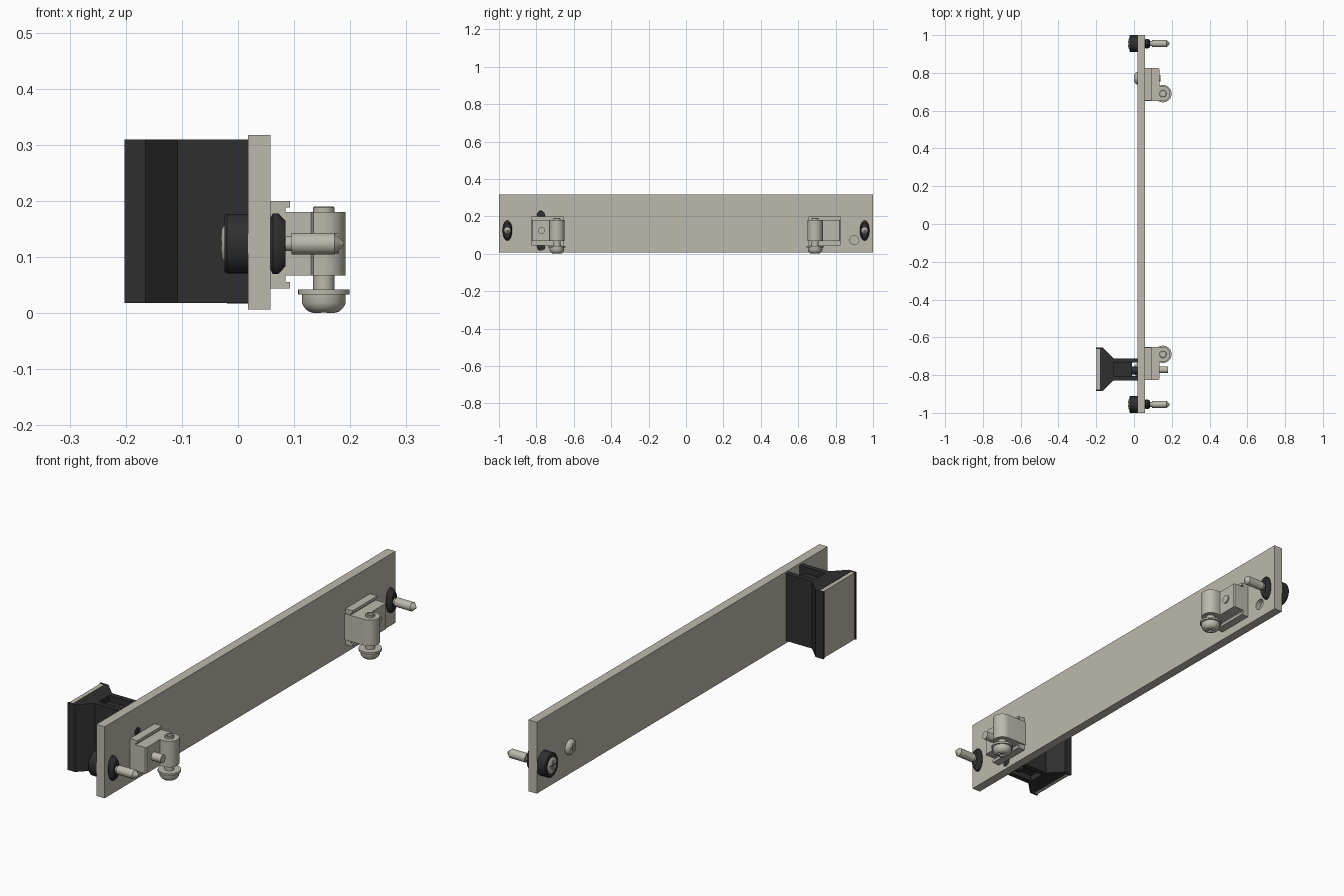
import bpy, bmesh, math
from mathutils import Vector, Matrix

if "Cube" in bpy.data.objects:
    bpy.data.objects.remove(bpy.data.objects["Cube"])


def material(name, rgb):
    m = bpy.data.materials.new(name)
    m.use_nodes = True
    m.diffuse_color = (*rgb, 1)
    m.node_tree.nodes["Principled BSDF"].inputs["Base Color"].default_value = (*rgb, 1)
    return m


GREY = material("warm light grey", (0.50, 0.485, 0.42))
BLACK = material("matte black", (0.028, 0.028, 0.028))


def finish(name, bm, mat, smooth=False):
    bmesh.ops.recalc_face_normals(bm, faces=bm.faces)
    me = bpy.data.meshes.new(name)
    bm.to_mesh(me)
    bm.free()
    me.materials.append(mat)
    ob = bpy.data.objects.new(name, me)
    bpy.context.collection.objects.link(ob)
    if smooth:
        activate(ob)
        bpy.ops.object.shade_smooth_by_angle(angle=math.radians(35))
    return ob


def activate(ob):
    bpy.ops.object.select_all(action='DESELECT')
    ob.select_set(True)
    bpy.context.view_layer.objects.active = ob


def box(name, x, y, z, mat):
    bm = bmesh.new()
    bmesh.ops.create_cube(bm, size=1)
    for v in bm.verts:
        v.co = [(a + b) / 2 + c * (b - a) for (a, b), c in zip((x, y, z), v.co)]
    return finish(name, bm, mat)


def prism(name, pts, axis, lo, hi, mat, smooth=False):
    """Extrude (x, y) points along z, or (x, z) points along y."""
    bm = bmesh.new()
    at = (lambda p, h: (p[0], p[1], h)) if axis == 'z' else (lambda p, h: (p[0], h, p[1]))
    a = [bm.verts.new(at(p, lo)) for p in pts]
    b = [bm.verts.new(at(p, hi)) for p in pts]
    bm.faces.new(a)
    bm.faces.new(b)
    for i in range(len(pts)):
        j = (i + 1) % len(pts)
        bm.faces.new((a[i], a[j], b[j], b[i]))
    return finish(name, bm, mat, smooth)


def lathe(name, profile, origin, axis, mat, n=32, sy=1.0, sz=1.0):
    """Revolve (height, radius) pairs around a line along x or z."""
    bm = bmesh.new()
    rings = []
    for h, r in profile:
        ring = []
        for k in range(n):
            t = 2 * math.pi * k / n
            u, w = r * math.cos(t), r * math.sin(t)
            co = (h, u * sy, w * sz) if axis == 'x' else (u, w, h)
            ring.append(bm.verts.new(Vector(co) + Vector(origin)))
        rings.append(ring)
    bm.faces.new(rings[0])
    bm.faces.new(rings[-1])
    for a, b in zip(rings, rings[1:]):
        for k in range(n):
            j = (k + 1) % n
            bm.faces.new((a[k], a[j], b[j], b[k]))
    return finish(name, bm, mat, True)


def cut(ob, cutter):
    cutter.hide_render = True
    activate(ob)
    m = ob.modifiers.new("cut", 'BOOLEAN')
    m.operation = 'DIFFERENCE'
    m.solver = 'EXACT'
    m.object = cutter
    bpy.ops.object.modifier_apply(modifier=m.name)
    bpy.data.objects.remove(cutter)


def cross_x(ob, x, y, z, r):
    """Cross recess in a screw head that faces sideways."""
    w = r * 0.2
    cut(ob, box("cutter", x, (y - r, y + r), (z - w, z + w), GREY))
    cut(ob, box("cutter", x, (y - w, y + w), (z - r, z + r), GREY))


# Flat panel with its holes
panel = box("panel", (0.018, 0.058), (-1, 1), (0.007, 0.318), GREY)
cut(panel, lathe("cutter", [(0.035, 0.024), (0.08, 0.024)], (0, 0.9, 0.072), 'x', GREY))
for z in (0.038, 0.209):
    cut(panel, lathe("cutter", [(0, 0.021), (0.08, 0.021)], (0, -0.775, z), 'x', GREY))

# Captive thumb screws at both ends
ZC = 0.124
for s, end in ((-1, "front"), (1, "back")):
    o = (0, s * 0.955, ZC)
    lathe(end + "_thumb_knob", [(-0.024, 0.036), (-0.024, 0.049), (-0.020, 0.053), (0.018, 0.053)],
          o, 'x', BLACK, sy=0.85)
    cap = lathe(end + "_knob_screw_head", [(-0.031, 0.014), (-0.029, 0.026), (-0.023, 0.036), (-0.012, 0.036)],
                o, 'x', GREY, sy=0.9)
    cross_x(cap, (-0.05, -0.022), o[1], ZC, 0.022)
    lathe(end + "_retainer", [(0.058, 0.046), (0.062, 0.054), (0.072, 0.054), (0.085, 0.040)],
          o, 'x', BLACK, sy=0.47)
    lathe(end + "_thumb_shaft", [(0.02, 0.013), (0.095, 0.013), (0.095, 0.019), (0.172, 0.019), (0.189, 0.003)],
          o, 'x', GREY)

# Mounting brackets, mirrored front to back
for s, end in ((-1, "front"), (1, "back")):
    arc = [(0.152 + 0.04 * math.cos(math.radians(a)), s * (0.69 + 0.04 * math.sin(math.radians(a))))
           for a in range(90, -91, -12)]
    block = [(0.058, s * 0.825), (0.130, s * 0.825), (0.135, s * 0.82), (0.135, s * 0.73)] + arc + [(0.058, s * 0.65)]
    prism(end + "_bracket_block", block, 'z', 0.067, 0.18, GREY, True)
    # Channel base with lips
    top = [(0.058, 0.2), (0.093, 0.2), (0.093, 0.188), (0.085, 0.188)]
    low = [(x, 0.244 - z) for x, z in reversed(top)]
    prism(end + "_bracket_base", top + low, 'y', s * 0.655, s * 0.825, GREY)
    # Clamp screw, washer and domed head
    o = (0.153, s * 0.69, 0)
    lathe(end + "_clamp_tip", [(0.17, 0.019), (0.188, 0.019), (0.190, 0.017), (0.190, 0.012), (0.183, 0.012)],
          o, 'z', GREY)
    lathe(end + "_clamp_shaft", [(0.04, 0.019), (0.075, 0.019)], o, 'z', GREY)
    lathe(end + "_washer", [(0.033, 0.046), (0.042, 0.046)], o, 'z', GREY)
    head = lathe(end + "_clamp_head", [(0.0, 0.018), (0.003, 0.027), (0.009, 0.034), (0.018, 0.039), (0.036, 0.039)],
                 o, 'z', GREY)
    for a, b in ((0.022, 0.005), (0.005, 0.022)):
        cut(head, box("cutter", (o[0] - a, o[0] + a), (o[1] - b, o[1] + b), (-0.02, 0.01), GREY))
    # Fixing screw through the panel
    tip = 0.18 if s < 0 else 0.141
    y = s * 0.772
    lathe(end + "_fixing_pin", [(0.12, 0.018), (tip, 0.018)], (0, y, ZC), 'x', GREY)
    rivet = lathe(end + "_fixing_head", [(0.0, 0.012), (0.003, 0.022), (0.009, 0.030), (0.018, 0.034)],
                  (0, y, ZC), 'x', GREY)
    cross_x(rivet, (-0.02, 0.007), y, ZC, 0.018)

# Flared handle: head and two side walls, symmetric about its centre line
YC = -0.77
half = [(0.018, 0.058), (-0.108, 0.058), (-0.165, 0.115), (-0.202, 0.115), (-0.202, 0.107), (-0.180, 0.107)]
inner = [(0.018, 0.036), (-0.105, 0.036)]
outline = ([(x, YC + d) for x, d in half] + [(x, YC - d) for x, d in reversed(half)]
           + [(x, YC - d) for x, d in inner] + [(x, YC + d) for x, d in reversed(inner)])
prism("handle_shell", outline, 'z', 0.018, 0.31, BLACK)
box("handle_core", (-0.107, -0.01), (YC - 0.038, YC + 0.038), (0.045, 0.283), BLACK)
for z, end in ((0.038, "lower"), (0.209, "upper")):
    lathe(end + "_handle_peg", [(-0.02, 0.0205), (0.056, 0.0205)], (0, -0.775, z), 'x', BLACK)
# Face insert held between the lips
box("handle_insert", (-0.198, -0.179), (YC - 0.107, YC + 0.107), (0.019, 0.309), GREY)
